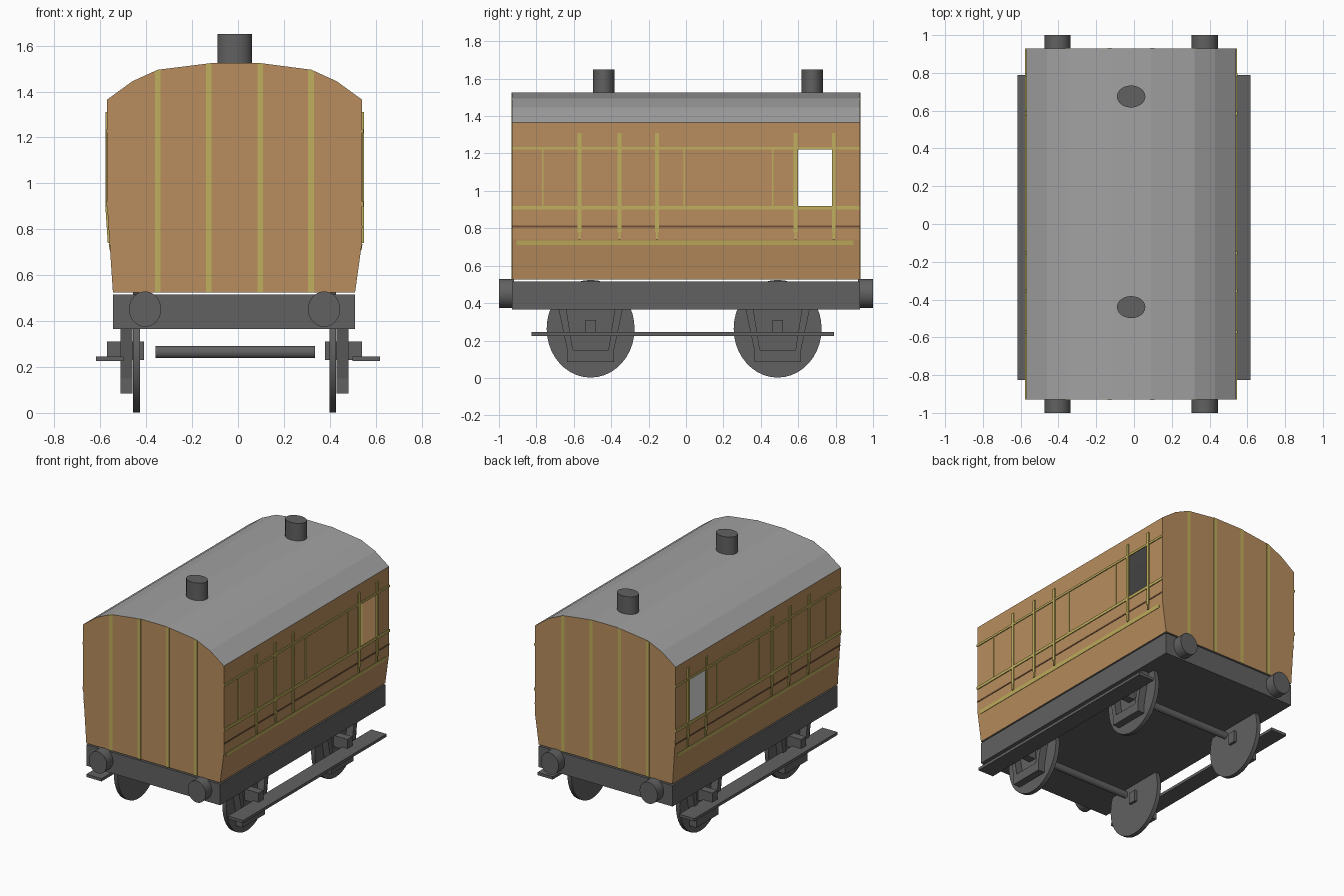
import bpy, bmesh, math
from mathutils import Matrix, Vector

if "Cube" in bpy.data.objects:
    bpy.data.objects.remove(bpy.data.objects["Cube"], do_unlink=True)


def material(name, rgb):
    m = bpy.data.materials.new(name)
    m.use_nodes = True
    m.diffuse_color = (*rgb, 1)
    m.node_tree.nodes["Principled BSDF"].inputs["Base Color"].default_value = (*rgb, 1)
    return m


WOOD = material("varnished wood", (0.48, 0.27, 0.11))
GOLD = material("gold lining", (0.53, 0.43, 0.11))
BROWN = material("dark brown", (0.16, 0.08, 0.04))
ROOF = material("roof grey", (0.36, 0.36, 0.36))
FLOOR = material("floor grey", (0.22, 0.22, 0.22))
IRON = material("dark iron", (0.12, 0.12, 0.12))

MID = -0.015      # centre line of the coach body
END = 0.93        # half length of the coach body
AXLES = (-0.51, 0.49)


def finish(name, bm, *mats, smooth=False):
    bmesh.ops.recalc_face_normals(bm, faces=bm.faces)
    mesh = bpy.data.meshes.new(name)
    bm.to_mesh(mesh)
    bm.free()
    ob = bpy.data.objects.new(name, mesh)
    bpy.context.collection.objects.link(ob)
    for m in mats:
        mesh.materials.append(m)
    if smooth:
        bpy.ops.object.select_all(action='DESELECT')
        ob.select_set(True)
        bpy.context.view_layer.objects.active = ob
        bpy.ops.object.shade_smooth_by_angle()
    return ob


def box(name, x, y, z, mat):
    bm = bmesh.new()
    bmesh.ops.create_cube(bm, size=1)
    for v in bm.verts:
        v.co = [(a + b) / 2 + c * (b - a) for c, (a, b) in zip(v.co, (x, y, z))]
    return finish(name, bm, mat)


def cylinder(name, centre, axis, depth, size, mat):
    """Elliptical cylinder; size holds the x, y, z scale, axis is X, Y or Z."""
    bm = bmesh.new()
    bmesh.ops.create_cone(bm, cap_ends=True, segments=40, radius1=1, radius2=1, depth=1)
    turn = {"X": Matrix.Rotation(math.pi / 2, 3, 'Y'),
            "Y": Matrix.Rotation(math.pi / 2, 3, 'X'), "Z": Matrix.Identity(3)}[axis]
    scale = list(size)
    scale["XYZ".index(axis)] = depth
    for v in bm.verts:
        p = turn @ v.co
        v.co = Vector(centre) + Vector([a * b for a, b in zip(p, scale)])
    return finish(name, bm, mat, smooth=True)


def prism(name, outline, direction, mat):
    """Extrude a flat outline of 3D points along a direction."""
    bm = bmesh.new()
    face = bm.faces.new([bm.verts.new(p) for p in outline])
    new = bmesh.ops.extrude_face_region(bm, geom=[face])["geom"]
    bmesh.ops.translate(bm, vec=direction,
                        verts=[g for g in new if isinstance(g, bmesh.types.BMVert)])
    return finish(name, bm, mat)


# Coach body: one cross-section swept along y, with a window opening each side
SILL, HEAD, EAVE, BASE = 0.92, 1.22, 1.365, 0.525
right_wall = [(-0.545, BASE), (-0.57, 0.9), (-0.57, SILL), (-0.57, HEAD)]
roof_arc = [(-0.57, EAVE), (-0.46, 1.445), (-0.35, 1.495), (-0.11, 1.525),
            (0.09, 1.525), (0.32, 1.495), (0.43, 1.445), (0.54, EAVE)]
left_wall = [(0.54, HEAD), (0.54, SILL), (0.54, 0.74), (0.51, BASE)]
section = right_wall + roof_arc + left_wall
cuts = (-END, 0.6, 0.785, END)

bm = bmesh.new()
rings = [[bm.verts.new((x, y, z)) for x, z in section] for y in cuts]
for j in range(len(cuts) - 1):
    for i in range(len(section)):
        k = (i + 1) % len(section)
        heights = sorted((section[i][1], section[k][1]))
        if j == 1 and heights == [SILL, HEAD]:
            continue
        f = bm.faces.new((rings[j][i], rings[j][k], rings[j + 1][k], rings[j + 1][i]))
        if heights[0] >= EAVE:
            f.material_index = 1
        elif heights[1] <= BASE:
            f.material_index = 2
for ring in (rings[0], rings[-1]):
    bm.faces.new(ring)
finish("coach_body", bm, WOOD, ROOF, FLOOR)


def wall_x(side, z):
    """Outer surface of the side wall at a height."""
    if side > 0:
        return 0.54 - 0.03 * max(0, 0.74 - z) / 0.215
    return -0.57 + 0.025 * max(0, 0.9 - z) / 0.375


def side_plate(name, side, y0, y1, z0, z1, mat, thick=0.006):
    """Thin strip that follows the side wall."""
    knee = 0.74 if side > 0 else 0.9
    zs = [z0] + ([knee] if z0 < knee < z1 else []) + [z1]
    inner = [(wall_x(side, z) - side * 0.001, y0, z) for z in zs]
    outer = [(wall_x(side, z) + side * thick, y0, z) for z in reversed(zs)]
    prism(name, inner + outer, (0, y1 - y0, 0), mat)


# Lining on both sides
for side, tag in ((1, "left"), (-1, "right")):
    side_plate(tag + "_upper_rail", side, -END, END, 1.22, 1.235, GOLD)
    side_plate(tag + "_waist_rail", side, -END, END, 0.90, 0.92, GOLD)
    side_plate(tag + "_lower_band", side, -0.905, 0.895, 0.71, 0.735, GOLD, 0.003)
    side_plate(tag + "_waist_groove", side, -END, END, 0.805, 0.815, BROWN, 0.003)
    for y in (-0.57, -0.355, -0.155, 0.585, 0.79):
        side_plate(tag + "_door_strip", side, y - 0.01, y + 0.01, 0.78, 1.31, GOLD, 0.008)
        side_plate(tag + "_door_strip_tip", side, y - 0.006, y + 0.006, 0.74, 0.78, GOLD, 0.008)
    for y in (-0.765, -0.01, 0.465):
        side_plate(tag + "_panel_strip", side, y - 0.004, y + 0.004, 0.92, 1.22, GOLD, 0.004)


def roof_z(x):
    for (xa, za), (xb, zb) in zip(roof_arc, roof_arc[1:]):
        if xa <= x <= xb:
            return za + (zb - za) * (x - xa) / (xb - xa)


# Upright strips on both ends, trimmed to the roof line
for end in (-1, 1):
    for x in (-0.35, -0.128, 0.097, 0.318):
        a, b = x - 0.0125, x + 0.0125
        y = end * (END - 0.001)
        outline = [(a, y, BASE), (b, y, BASE), (b, y, roof_z(b)), (a, y, roof_z(a))]
        prism("end_strip", outline, (0, end * 0.004, 0), GOLD)

# Roof vents
for y in (-0.44, 0.675):
    cylinder("roof_vent", (MID, y, 1.575), "Z", 0.15, (0.075, 0.058, 1), IRON)

# Underframe and buffers
box("underframe", (-0.545, 0.51), (-END, END), (0.365, 0.515), IRON)
for end in (-1, 1):
    for side in (-1, 1):
        cylinder("buffer", (MID + side * 0.39, end * 0.96, 0.452), "Y", 0.08,
                 (0.07, 1, 0.077), IRON)

# Running gear
for y in AXLES:
    cylinder("axle", (MID + 0.003, y, 0.265), "X", 0.695, (1, 0.022, 0.026), IRON)
    for side in (-1, 1):
        cylinder("wheel", (MID + side * 0.428, y, 0.263), "X", 0.03, (1, 0.235, 0.261), IRON)
        x0 = MID + side * 0.445
        half = [(0.172, 0.37), (0.125, 0.15), (0.125, 0.085)]
        inside = [(0.095, 0.15), (0.13, 0.37)]
        guard = half + [(-a, z) for a, z in reversed(half)]
        guard += [(-a, z) for a, z in reversed(inside)] + inside
        prism("axle_guard", [(x0, y + a, z) for a, z in guard], (side * 0.052, 0, 0), IRON)
        xs = sorted((MID + side * 0.395, MID + side * 0.555))
        box("axle_box", xs, (y - 0.028, y + 0.028), (0.23, 0.31), IRON)

# Footboards
for side in (-1, 1):
    box("footboard", sorted((side * 0.498, side * 0.618)), (-0.825, 0.79), (0.225, 0.245), IRON)
